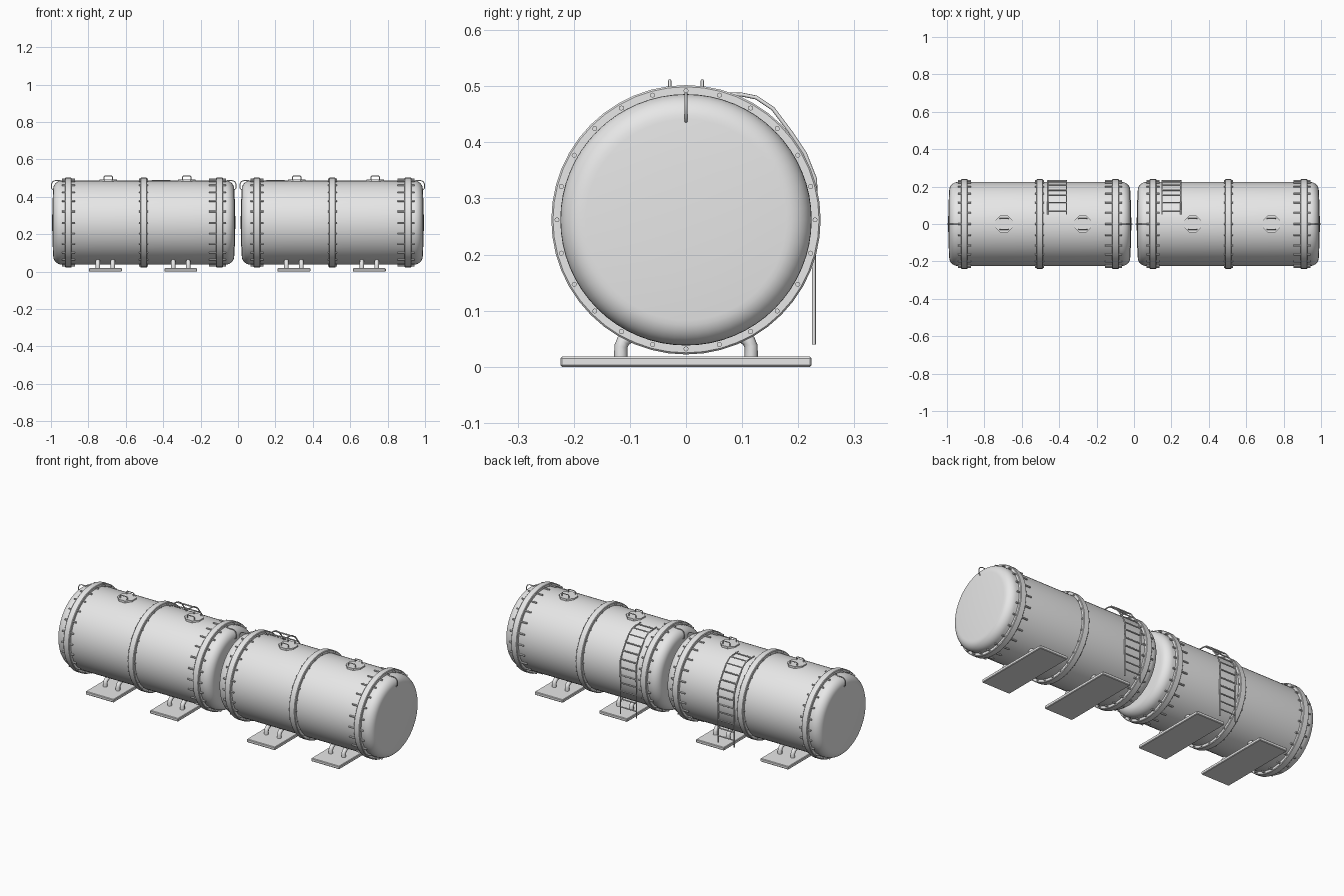
import bpy, bmesh, math
from mathutils import Matrix, Vector

old = bpy.data.objects.get("Cube")
if old:
    bpy.data.objects.remove(old)

grey = bpy.data.materials.new("light grey steel")
grey.use_nodes = True
grey.diffuse_color = (0.8, 0.8, 0.8, 1)
grey.node_tree.nodes["Principled BSDF"].inputs["Base Color"].default_value = (0.8, 0.8, 0.8, 1)

AXIS_Z = 0.262      # height of the tank axis
SHELL_R = 0.224
BAND_R = 0.24
HALF = 0.49         # half length of a tank
ALONG_X = Matrix.Rotation(math.pi / 2, 4, 'Y')


def select_only(obj):
    bpy.ops.object.select_all(action='DESELECT')
    obj.select_set(True)
    bpy.context.view_layer.objects.active = obj


def finish(bm, name, smooth=True):
    bmesh.ops.recalc_face_normals(bm, faces=bm.faces)
    mesh = bpy.data.meshes.new(name)
    bm.to_mesh(mesh)
    bm.free()
    mesh.materials.append(grey)
    obj = bpy.data.objects.new(name, mesh)
    bpy.context.collection.objects.link(obj)
    if smooth:
        select_only(obj)
        bpy.ops.object.shade_smooth_by_angle(angle=math.radians(35))
    return obj


def add_cylinder(bm, centre, radius, length, turn=None, sides=8):
    matrix = Matrix.Translation(centre) @ (turn or Matrix())
    bmesh.ops.create_cone(bm, cap_ends=True, segments=sides, radius1=radius,
                          radius2=radius, depth=length, matrix=matrix)


def revolve(name, cx, profile, sides, closed=False):
    """Spin an (x, radius) profile about the tank axis."""
    bm = bmesh.new()
    verts = [bm.verts.new((cx + x, 0, AXIS_Z + r)) for x, r in profile]
    edges = [bm.edges.new(pair) for pair in zip(verts, verts[1:])]
    if closed:
        edges.append(bm.edges.new((verts[-1], verts[0])))
    bmesh.ops.spin(bm, geom=verts + edges, cent=(0, 0, AXIS_Z), axis=(1, 0, 0),
                   angle=math.tau, steps=sides, use_duplicate=False)
    bmesh.ops.remove_doubles(bm, verts=bm.verts, dist=0.00005)
    return finish(bm, name)


def tubes(name, paths, radius):
    """Round tubes along lists of points, joined in one mesh object."""
    curve = bpy.data.curves.new(name, 'CURVE')
    curve.dimensions = '3D'
    curve.bevel_depth = radius
    curve.bevel_resolution = 2
    curve.use_fill_caps = True
    for path in paths:
        spline = curve.splines.new('POLY')
        spline.points.add(len(path) - 1)
        for point, co in zip(spline.points, path):
            point.co = (*co, 1)
    curve.materials.append(grey)
    obj = bpy.data.objects.new(name, curve)
    bpy.context.collection.objects.link(obj)
    select_only(obj)
    bpy.ops.object.convert(target='MESH')
    bpy.ops.object.shade_smooth_by_angle(angle=math.radians(50))


def shell(name, cx):
    # Straight barrel with rounded shoulders and slightly domed ends
    corner = 0.045
    right = []
    for i in range(9):
        a = math.pi / 2 * i / 8
        right.append((HALF - 0.006 - corner + corner * math.sin(a),
                      SHELL_R - corner + corner * math.cos(a)))
    right += [(HALF - 0.002, 0.1), (HALF, 0)]
    left = [(-x, r) for x, r in reversed(right)]
    revolve(name + "_shell", cx, left + right, 64)


def band(name, cx, back, front):
    # Flange ring with bolts passing through it
    w, lip = 0.018, 0.003
    ring = [(-w, 0.215), (-w, BAND_R - lip), (lip - w, BAND_R),
            (w - lip, BAND_R), (w, BAND_R - lip), (w, 0.215)]
    revolve(name, cx, ring, 48, closed=True)
    bm = bmesh.new()
    for i in range(24):
        a = math.tau * i / 24
        centre = Vector((cx + (front - back) / 2, 0.23 * math.sin(a), AXIS_Z + 0.23 * math.cos(a)))
        add_cylinder(bm, centre, 0.0045, front + back, ALONG_X)
    finish(bm, name + "_bolts")


def hatch(name, x):
    # Eight-sided lid with two grab handles
    bm = bmesh.new()
    turn = Matrix.Rotation(math.pi / 8, 4, 'Z')
    add_cylinder(bm, (x, 0, 0.482), 0.05, 0.022, turn)
    finish(bm, name, smooth=False)
    w = 0.022
    tubes(name + "_handles",
          [[(x - w, y, 0.49), (x - w, y, 0.506), (x - w + 0.004, y, 0.51),
            (x + w - 0.004, y, 0.51), (x + w, y, 0.506), (x + w, y, 0.49)]
           for y in (-0.029, 0.029)], 0.0028)


def foot(name, x):
    # Ground plate with bent struts up to the shell
    bm = bmesh.new()
    bmesh.ops.create_cube(bm, size=1, matrix=Matrix.Translation((x, 0, 0.009))
                          @ Matrix.Diagonal((0.176, 0.448, 0.018, 1)))
    bmesh.ops.bevel(bm, geom=bm.edges[:], offset=0.003, segments=1, affect='EDGES')
    finish(bm, name + "_plate", smooth=False)
    paths = []
    for dx in (-0.04, 0.04):
        for side in (-1, 1):
            paths.append([(x + dx, side * y, z) for y, z in
                          ((0.116, 0.015), (0.116, 0.036), (0.112, 0.046),
                           (0.102, 0.054), (0.085, 0.062))])
    tubes(name + "_struts", paths, 0.012)


def ladder(name, x):
    # Rails wrap over the shoulder of the shell, then hang straight down
    rail = [Vector(p) for p in ((0.05, 0.486), (0.1, 0.485), (0.125, 0.48),
                                (0.155, 0.46), (0.185, 0.42), (0.212, 0.38),
                                (0.23, 0.335), (0.232, 0.29), (0.228, 0.24),
                                (0.228, 0.04))]
    paths = [[(x + dx, *p) for p in rail] for dx in (-0.05, 0.05)]
    # Evenly spaced rungs along the rail
    spacing, wait = 0.045, 0.02
    for a, b in zip(rail, rail[1:]):
        length = (b - a).length
        while wait < length:
            p = a.lerp(b, wait / length)
            paths.append([(x - 0.05, *p), (x + 0.05, *p)])
            wait += spacing
        wait -= length
    tubes(name, paths, 0.0035)


def lifting_eye(name, cx, side):
    # Thin hook curling over the end shoulder
    path = [(cx + side * (HALF - dx), 0, z) for dx, z in
            ((0.06, 0.48), (0.045, 0.486), (0.018, 0.487), (0.004, 0.482),
             (-0.003, 0.47), (-0.003, 0.445), (0.006, 0.437))]
    tubes(name, [path], 0.0025)


def tank(name, cx, ladder_x):
    shell(name, cx)
    band(name + "_left_end_band", cx - 0.403, 0.035, 0.035)
    band(name + "_middle_band", cx, 0.024, 0.024)
    band(name + "_right_end_band", cx + 0.405, 0.055, 0.035)
    for label, hatch_dx, foot_dx in (("first", -0.19, -0.205), ("second", 0.23, 0.198)):
        hatch(f"{name}_{label}_hatch", cx + hatch_dx)
        foot(f"{name}_{label}_foot", cx + foot_dx)
    for label, side in (("low_x", -1), ("high_x", 1)):
        lifting_eye(f"{name}_{label}_lifting_eye", cx, side)
    ladder(name + "_ladder", ladder_x)


tank("right_tank", -0.504, -0.411)
tank("left_tank", 0.504, 0.2)
